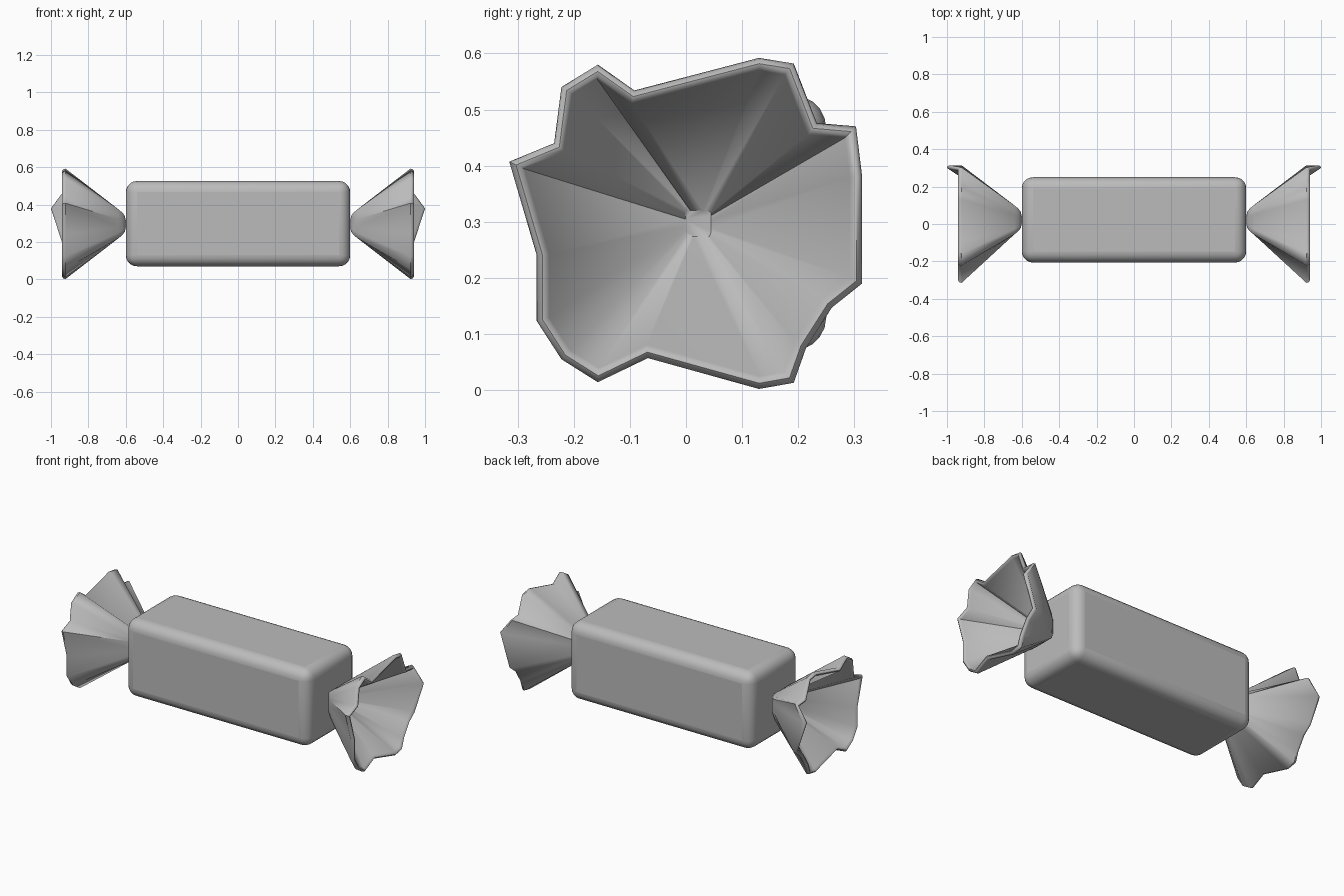
import bpy
import bmesh
from mathutils import Vector

default_cube = bpy.data.objects.get("Cube")
if default_cube:
    bpy.data.objects.remove(default_cube, do_unlink=True)

CENTRE = Vector((0.022, 0.297))      # wrapper axis in the (y, z) plane
FLARE = 0.06                         # how far the one pulled fold sticks out
FLARED_POINT = 9                     # its place in the rim outline

# Pleated rim outline as (y, z) points
RIM = [(-.315, .407), (-.235, .44), (-.222, .54), (-.157, .58), (-.092, .534),
       (.13, .592), (.192, .582), (.233, .476), (.303, .47), (.314, .38),
       (.314, .19), (.26, .147), (.214, .075), (.192, .013), (.13, .002),
       (-.068, .057), (-.157, .014), (-.222, .055), (-.266, .123), (-.266, .24)]


def make_material(name, colour):
    material = bpy.data.materials.new(name)
    material.use_nodes = True
    material.diffuse_color = colour
    material.node_tree.nodes["Principled BSDF"].inputs["Base Color"].default_value = colour
    return material


def finish(obj, material, angle):
    obj.data.materials.append(material)
    bpy.ops.object.select_all(action="DESELECT")
    obj.select_set(True)
    bpy.context.view_layer.objects.active = obj
    bpy.ops.object.shade_smooth_by_angle(angle=angle)


def inset(points, distance):
    """Move a clockwise outline inwards with mitred corners."""
    result = []
    for i, point in enumerate(points):
        before = (point - points[i - 1]).normalized()
        after = (points[(i + 1) % len(points)] - point).normalized()
        n1 = Vector((before.y, -before.x))
        n2 = Vector((after.y, -after.x))
        result.append(point + (n1 + n2) * distance / (1 + n1.dot(n2)))
    return result


def squared(points, size):
    """Project the outline onto a small square around the axis."""
    return [p * size / max(abs(p.x), abs(p.y)) for p in points]


def build_wrapper_end(name, side, material):
    rim = [Vector(p) - CENTRE for p in RIM]
    # Outer nose, outer cone, rounded lip, inner cone, inner floor
    sections = [(.6, squared(rim, .02), 0), (.605, squared(rim, .042), 0),
                (.617, squared(rim, .059), 0), (.64, squared(rim, .078), 0),
                (.922, rim, 1), (.934, inset(rim, .003), 1),
                (.94, inset(rim, .010), 1), (.938, inset(rim, .017), 1),
                (.928, inset(rim, .022), 1), (.622, squared(rim, .023), 0)]
    bm = bmesh.new()
    rings = []
    for x, points, flare in sections:
        ring = []
        for i, p in enumerate(points):
            out = x + (FLARE * flare if i == FLARED_POINT else 0)
            ring.append(bm.verts.new((side * out, *(p + CENTRE))))
        rings.append(ring)
    count = len(rim)
    for lower, upper in zip(rings, rings[1:]):
        for i in range(count):
            j = (i + 1) % count
            bm.faces.new((lower[i], lower[j], upper[j], upper[i]))
    bm.faces.new(rings[0])
    bm.faces.new(rings[-1])
    bmesh.ops.recalc_face_normals(bm, faces=bm.faces)
    mesh = bpy.data.meshes.new(name)
    bm.to_mesh(mesh)
    bm.free()
    obj = bpy.data.objects.new(name, mesh)
    bpy.context.collection.objects.link(obj)
    finish(obj, material, 0.9)


grey = make_material("plain grey", (0.5, 0.5, 0.5, 1))

# Rounded block in the middle
bpy.ops.mesh.primitive_cube_add(size=1, location=(0, 0.022, 0.298))
body = bpy.context.object
body.name = "candy_body"
body.scale = (1.2, 0.456, 0.456)
bpy.ops.object.transform_apply(location=False, rotation=False, scale=True)
bevel = body.modifiers.new("rounded_edges", "BEVEL")
bevel.width = 0.06
bevel.segments = 5
finish(body, grey, 0.9)

# Twisted wrapper ends, mirrored
build_wrapper_end("wrapper_end_left", 1, grey)
build_wrapper_end("wrapper_end_right", -1, grey)
